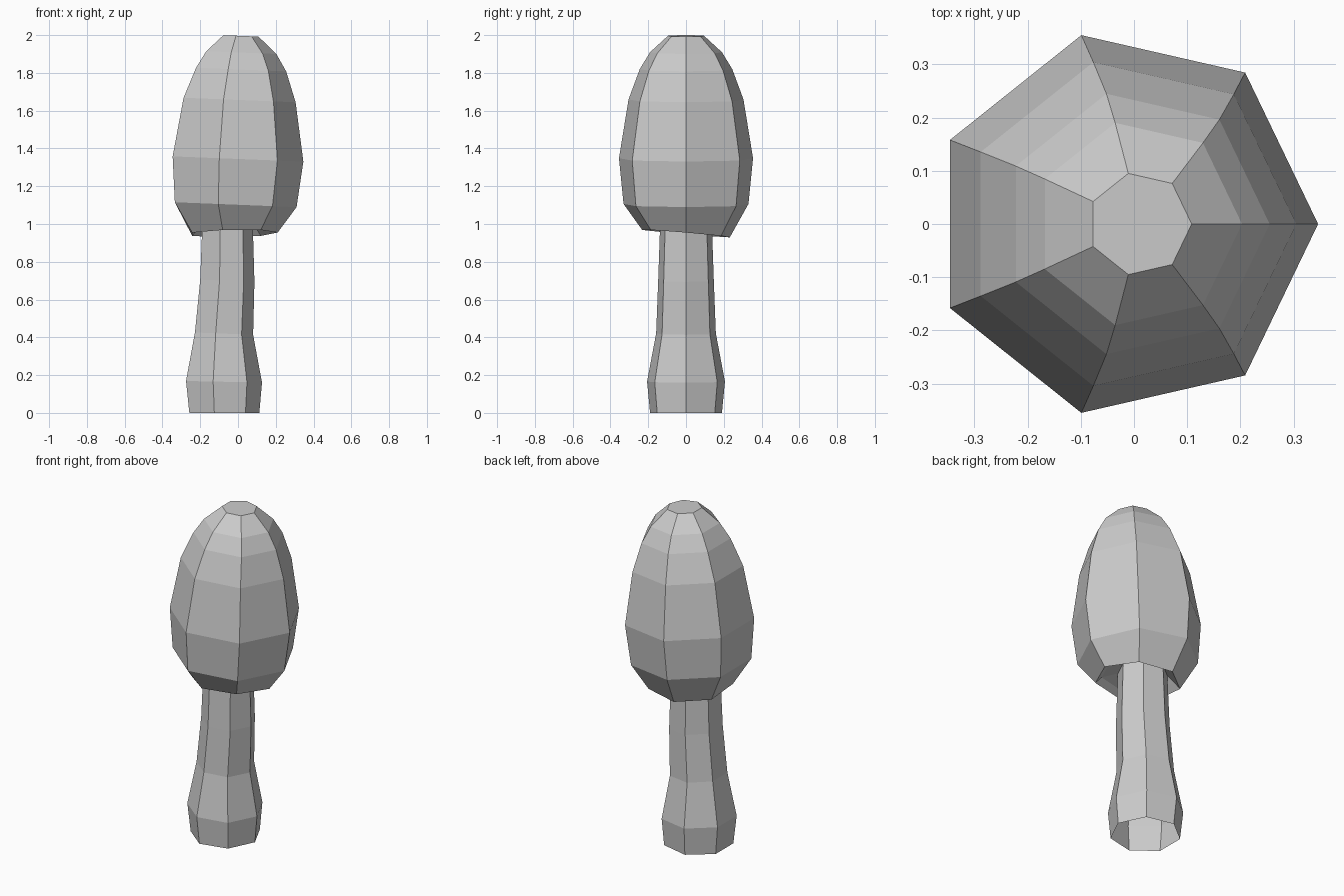
import bpy, bmesh, math

if "Cube" in bpy.data.objects:
    bpy.data.objects.remove(bpy.data.objects["Cube"])

SIDES = 7


def lathe(name, rings, cap_top=False):
    """Loft seven-sided rings: (centre x, z, radius, slope along x, slope along y)."""
    bm = bmesh.new()
    loops = []
    for cx, z, r, sx, sy in rings:
        loop = []
        for i in range(SIDES):
            a = 2 * math.pi * i / SIDES
            dx, dy = r * math.cos(a), r * math.sin(a)
            loop.append(bm.verts.new((cx + dx, dy, z + sx * dx + sy * dy)))
        loops.append(loop)
    for lo, hi in zip(loops, loops[1:]):
        for i in range(SIDES):
            j = (i + 1) % SIDES
            bm.faces.new((lo[i], lo[j], hi[j], hi[i]))
    if cap_top:
        bm.faces.new(loops[-1])
    mesh = bpy.data.meshes.new(name)
    bm.to_mesh(mesh)
    bm.free()
    obj = bpy.data.objects.new(name, mesh)
    bpy.context.collection.objects.link(obj)
    return obj


# Stem: slightly bent, open at the base
lathe("stem", [
    (-0.082, 0.0, 0.195, 0, 0),
    (-0.0845, 0.165, 0.2115, -0.02, 0),
    (-0.082, 0.42, 0.162, -0.04, 0),
    (-0.064, 0.70, 0.151, -0.04, 0),
    (-0.062, 1.04, 0.139, 0, 0),
])

# Cap: underside hollow, rim, then outer dome up to the flat top
lathe("cap", [
    (-0.06, 1.03, 0.13, 0, 0),
    (-0.03, 0.985, 0.205, 0.02, -0.08),
    (-0.028, 0.95, 0.238, 0.02, -0.085),
    (-0.029, 1.103, 0.339, -0.04, 0),
    (-0.018, 1.345, 0.364, -0.04, 0),
    (-0.007, 1.657, 0.312, -0.04, 0),
    (0.004, 1.818, 0.251, -0.04, 0),
    (0.008, 1.908, 0.195, -0.04, 0),
    (0.011, 1.996, 0.0975, -0.04, 0),
], cap_top=True)
